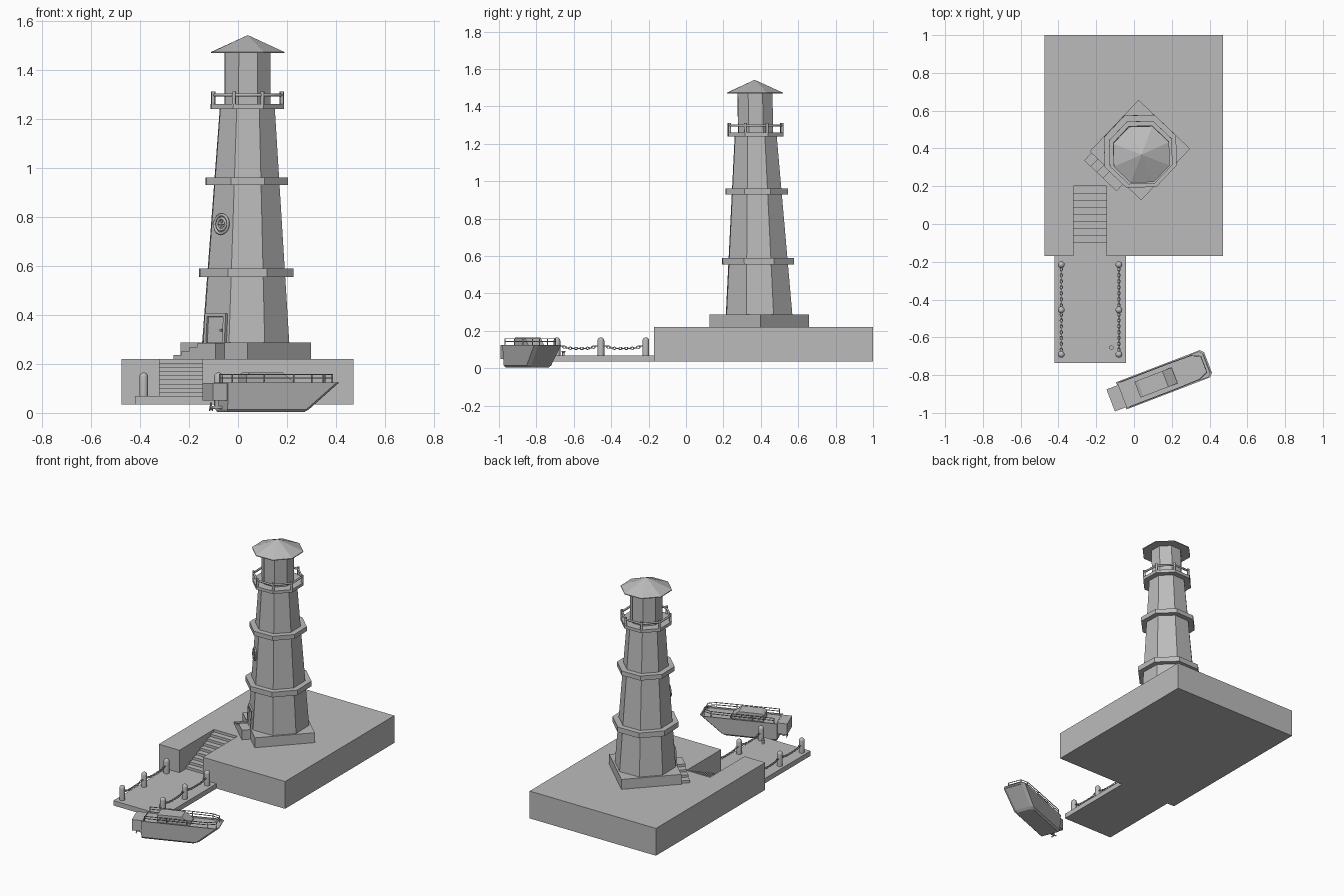
import bpy, bmesh, math
from mathutils import Matrix, Vector

if "Cube" in bpy.data.objects:
    bpy.data.objects.remove(bpy.data.objects["Cube"])

STONE = bpy.data.materials.new("plain_grey")
STONE.use_nodes = True
GREY = (0.5, 0.5, 0.5, 1)
STONE.diffuse_color = GREY
STONE.node_tree.nodes["Principled BSDF"].inputs["Base Color"].default_value = GREY


def loft(name, loops, mat=Matrix(), smooth=False):
    """Skin a stack of equal point loops and cap both ends."""
    bm = bmesh.new()
    rows = [[bm.verts.new(mat @ Vector(p)) for p in loop] for loop in loops]
    n = len(rows[0])
    for a, b in zip(rows, rows[1:]):
        for i in range(n):
            bm.faces.new((a[i], a[(i + 1) % n], b[(i + 1) % n], b[i]))
    bm.faces.new(rows[0][::-1])
    bm.faces.new(rows[-1])
    bmesh.ops.remove_doubles(bm, verts=bm.verts, dist=1e-6)
    bmesh.ops.recalc_face_normals(bm, faces=bm.faces)
    me = bpy.data.meshes.new(name)
    bm.to_mesh(me)
    bm.free()
    me.materials.append(STONE)
    ob = bpy.data.objects.new(name, me)
    bpy.context.collection.objects.link(ob)
    if smooth:
        select(ob)
        bpy.ops.object.shade_smooth_by_angle(angle=math.radians(40))
    return ob


def select(ob):
    bpy.ops.object.select_all(action='DESELECT')
    ob.select_set(True)
    bpy.context.view_layer.objects.active = ob


def box(name, lo, hi, mat=Matrix()):
    (x0, y0, z0), (x1, y1, z1) = lo, hi
    plan = [(x0, y0), (x1, y0), (x1, y1), (x0, y1)]
    return loft(name, [[(x, y, z) for x, y in plan] for z in (z0, z1)], mat)


def lathe(name, profile, mat=Matrix(), sides=16):
    ring = [2 * math.pi * i / sides for i in range(sides)]
    return loft(name, [[(r * math.cos(a), r * math.sin(a), z) for a in ring]
                       for r, z in profile], mat, True)


def tubes(name, paths, radius, cyclic=False):
    """Round bars along point paths."""
    cu = bpy.data.curves.new(name, 'CURVE')
    cu.dimensions = '3D'
    cu.bevel_depth, cu.bevel_resolution, cu.use_fill_caps = radius, 1, True
    for path in paths:
        sp = cu.splines.new('POLY')
        sp.points.add(len(path) - 1)
        for p, co in zip(sp.points, path):
            p.co = (*co, 1)
        sp.use_cyclic_u = cyclic
    cu.materials.append(STONE)
    ob = bpy.data.objects.new(name, cu)
    bpy.context.collection.objects.link(ob)
    select(ob)
    bpy.ops.object.convert(target='MESH')


# Island block with a stair notch, stairs and dock
plan = [(-.475, -.17), (-.32, -.17), (-.32, .2), (-.145, .2), (-.145, -.17),
        (.472, -.17), (.472, 1), (-.475, 1)]
loft("island_block", [[(x, y, z) for x, y in plan] for z in (.035, .22)])
STEPS, FLOOR = 9, .068
rise = (.22 - FLOOR) / STEPS
profile = [(.2, .035), (-.17, .035), (-.17, FLOOR)]
for i in range(STEPS):
    y = -.1 + i * .3 / (STEPS - 1)
    profile += [(y, FLOOR + i * rise), (y, FLOOR + (i + 1) * rise)]
loft("island_stairs", [[(x, y, z) for y, z in profile] for x in (-.32, -.145)])
box("dock", (-.42, -.735, .035), (-.042, -.17, FLOOR))

# Dock posts joined by chains
post_ys = (-.69, -.455, -.215)
dome = [(.018 * math.cos(t), .147 + .018 * math.sin(t))
        for t in (math.radians(d) for d in (0, 22, 45, 67, 90))]
bpy.ops.mesh.primitive_torus_add(major_radius=.008, minor_radius=.0026,
                                 major_segments=12, minor_segments=6)
link = bpy.context.object
link.name = "chain_link"
link.data.materials.append(STONE)
bpy.ops.object.shade_smooth()
LINKS = 13
first = True
for x in (-.385, -.08):
    for y in post_ys:
        lathe("dock_post", [(.018, FLOOR)] + dome, Matrix.Translation((x, y, 0)))
    for ya, yb in zip(post_ys, post_ys[1:]):
        for i in range(LINKS):
            f = (i + .5) / LINKS
            ob = link if first else link.copy()
            if not first:
                bpy.context.collection.objects.link(ob)
            first = False
            ob.location = (x, ya + .017 + (yb - ya - .034) * f,
                           .106 + .018 * abs(2 * f - 1) ** 4)
            ob.rotation_euler = (0, math.pi / 2 * (i % 2), 0)
            ob.scale = (.8, 1.2, 1)
lathe("mooring_cleat", [(.007, FLOOR), (.007, .085), (.012, .087), (.012, .093)],
      Matrix.Translation((-.12, -.655, 0)), 10)

# Tower: eight sided, slightly leaning
TURN = math.radians(1.5)


def centre(z):
    f = (z - .22) / 1.32
    return Vector((.031 + .009 * f, .392 - .025 * f, z))


def octagon(apothem, z):
    r = apothem / math.cos(math.pi / 8)
    return [centre(z) + Vector((r * math.cos(a), r * math.sin(a), 0))
            for a in (TURN + math.pi / 8 + i * math.pi / 4 for i in range(8))]


def tower_part(name, *sections):
    return loft(name, [octagon(a, z) for a, z in sections])


base = Matrix.Translation(centre(.25) * Vector((1, 1, 0)).length / math.sqrt(2))
base.translation.z = 0
base = base @ Matrix.Rotation(TURN + math.pi * 1.25, 4, 'Z')
box("tower_base", (-.188, -.188, .22), (.188, .188, .287), base)
tower_part("tower_body", (.176, .287), (.111, 1.245))
tower_part("lower_band", (.191, .555), (.191, .59))
tower_part("upper_band", (.166, .93), (.166, .96))
tower_part("gallery_floor", (.148, 1.24), (.148, 1.26))
tower_part("lantern_room", (.093, 1.26), (.093, 1.475))
tower_part("roof", (.148, 1.468), (.148, 1.473), (.0001, 1.542))
tubes("gallery_handrail", [octagon(.14, 1.298)], .007, True)
tubes("gallery_posts", list(zip(octagon(.14, 1.255), octagon(.14, 1.312))), .008)

# Entry steps along the base (local x points out of the door wall)
for i, (t, top) in enumerate([(-.176, .237), (-.13, .253), (-.085, .268), (-.04, .285)]):
    box("entry_step", (.187, t, .22), (.243, .06 if i == 3 else t + .046, top), base)


def wall_frame(z):
    """Frame on the door wall: x outward, y sideways, z up the slope."""
    a = TURN + math.pi * 1.25
    out = Vector((math.cos(a), math.sin(a), 0))
    side = Vector((-out.y, out.x, 0))
    up = (Vector((0, 0, 1)) - .068 * out).normalized()
    apothem = .176 - .065 * (z - .287) / .958
    m = Matrix((side.cross(up), side, up)).transposed().to_4x4()
    m.translation = centre(z) + out * apothem
    return m


# Door with frame and handle
door = wall_frame(.287)
box("door_panel", (-.01, -.045, 0), (.004, .045, .105), door)
for s in (-1, 1):
    box("door_jamb", (-.01, s * .052 - .007, 0), (.013, s * .052 + .007, .105), door)
box("door_lintel", (-.01, -.059, .105), (.013, .059, .119), door)
box("door_handle", (.004, .028, .045), (.012, .036, .055), door)

# Round window with cross bars
win = wall_frame(.77)
loops = [[win @ Vector((.006, r * math.cos(a), r * math.sin(a)))
          for a in (i * math.pi / 12 for i in range(24))] for r in (.038, .024)]
tubes("window_rim", loops, .006, True)
tubes("window_bars", [[win @ Vector((.006, -y, -z)), win @ Vector((.006, y, z))]
                      for y, z in ((.036, 0), (0, .036))], .004)
lathe("window_pane", [(.037, -.005), (.037, .004)],
      win @ Matrix.Rotation(math.pi / 2, 4, 'Y'), 24)

# Boat: local x points to the bow
boat = Matrix.Translation((.138, -.831, 0)) @ Matrix.Rotation(math.radians(21), 4, 'Z')


def deck_loop(w, stern, bow, z):
    c = .018
    return [(stern, -w, z), (bow - c, -w, z), (bow, c - w, z),
            (bow, w - c, z), (bow - c, w, z), (stern, w, z)]


loft("boat_hull", [deck_loop(.06, -.215, .125, .003), deck_loop(.07, -.22, .142, .014),
                   deck_loop(.077, -.22, .272, .124), deck_loop(.07, -.213, .264, .124),
                   deck_loop(.07, -.213, .264, .115)], boat)
box("boat_stern_box", (-.281, -.065, .05), (-.215, .06, .123), boat)
cabin = [(-.128, .11), (-.128, .155), (-.11, .165), (.03, .165), (.082, .125), (.082, .11)]
loft("boat_cabin", [[(u, v, z) for u, z in cabin] for v in (-.045, .045)], boat)
rail = [(-.2, -.07), (-.06, -.07), (.07, -.07), (.2, -.067), (.248, -.045),
        (.248, .045), (.2, .067), (.07, .07), (-.06, .07), (-.2, .07)]
tubes("boat_rails", [[boat @ Vector((u, v, z)) for u, v in rail] for z in (.142, .157)], .0025)
tubes("boat_rail_posts", [[boat @ Vector((u, v, .115)), boat @ Vector((u, v, .158))]
                          for u, v in rail], .003)

# Outboard drive and propeller under the stern
box("drive_leg", (-.25, -.007, .015), (-.235, .007, .055), boat)
tubes("drive_shaft", [[boat @ Vector((-.27, 0, .022)), boat @ Vector((-.215, 0, .022))]], .007)
for k in range(3):
    box("propeller_blade", (-.268, -.004, 0), (-.264, .004, .02),
        boat @ Matrix.Translation((0, 0, .022)) @ Matrix.Rotation(k * math.tau / 3, 4, 'X'))
